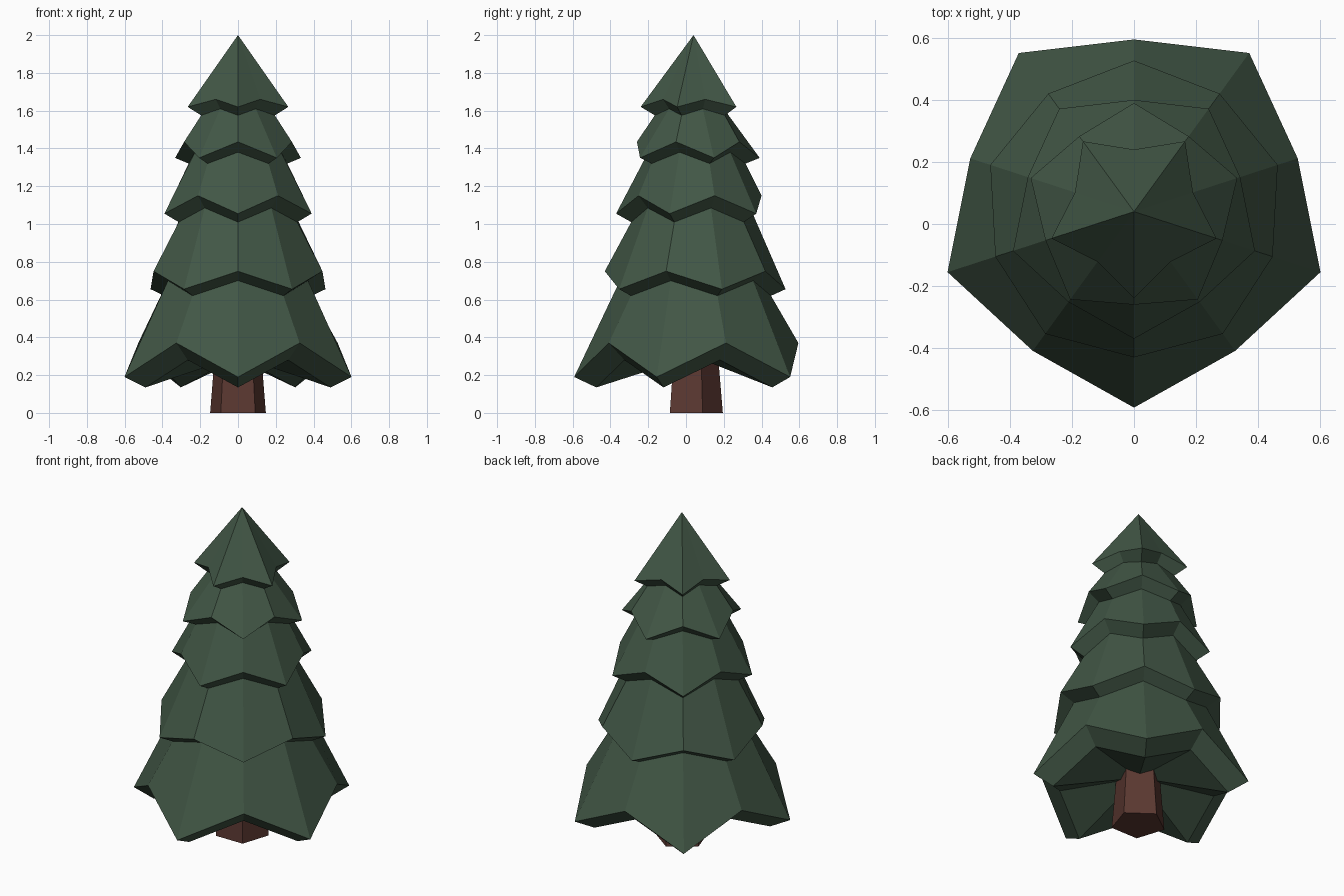
import bpy, bmesh, math

if "Cube" in bpy.data.objects:
    bpy.data.objects.remove(bpy.data.objects["Cube"])

CY = 0.04  # the trunk axis sits slightly behind the origin


def material(name, rgb):
    m = bpy.data.materials.new(name)
    m.diffuse_color = (*rgb, 1)
    m.use_nodes = True
    m.node_tree.nodes["Principled BSDF"].inputs["Base Color"].default_value = m.diffuse_color
    return m


def make_object(name, bm, mat):
    bmesh.ops.recalc_face_normals(bm, faces=bm.faces)
    mesh = bpy.data.meshes.new(name)
    bm.to_mesh(mesh)
    bm.free()
    mesh.materials.append(mat)
    obj = bpy.data.objects.new(name, mesh)
    bpy.context.collection.objects.link(obj)
    return obj


def ring(bm, flip, tip, valley):
    """Ten points alternating between low tips and high valleys, (radius, z) each."""
    verts = []
    for i in range(10):
        r, z = tip if (i + flip) % 2 == 0 else valley
        a = math.radians(-90 + 36 * i)
        verts.append(bm.verts.new((r * math.cos(a), CY + r * math.sin(a), z)))
    return verts


def bridge(bm, a, b):
    n = len(a)
    for i in range(n):
        j = (i + 1) % n
        bm.faces.new((a[i], a[j], b[j], b[i]))


def fan(bm, verts, z):
    c = bm.verts.new((0, CY, z))
    for i in range(len(verts)):
        bm.faces.new((verts[i], verts[(i + 1) % len(verts)], c))


green = material("pine green", (0.054, 0.095, 0.061))
brown = material("bark brown", (0.105, 0.040, 0.031))

# Foliage tiers: inner tip, inner valley, outer tip, outer valley; alternate tiers turn 36 degrees
tiers = [
    ((0.515, 0.135), (0.453, 0.28), (0.632, 0.19), (0.555, 0.37)),
    ((0.41, 0.62), (0.39, 0.70), (0.487, 0.655), (0.47, 0.75)),
    ((0.33, 1.01), (0.30, 1.085), (0.41, 1.055), (0.36, 1.15)),
    ((0.275, 1.32), (0.24, 1.38), (0.35, 1.35), (0.30, 1.435)),
    ((0.205, 1.575), (0.16, 1.61), (0.28, 1.62), (0.20, 1.66)),
]
bm = bmesh.new()
last = None
for k, (it, iv, ot, ov) in enumerate(tiers):
    inner = ring(bm, k % 2, it, iv)
    outer = ring(bm, k % 2, ot, ov)
    if last:
        bridge(bm, last, inner)
    else:
        fan(bm, inner, 0.30)  # underside of the lowest tier
    bridge(bm, inner, outer)
    last = outer
fan(bm, last, 2.0)
make_object("foliage", bm, green)

# Five-sided tapered trunk
bm = bmesh.new()
loops = []
for r, z in ((0.155, 0.0), (0.125, 0.36)):
    loops.append([bm.verts.new((r * math.cos(math.radians(90 + 72 * i)),
                                CY + r * math.sin(math.radians(90 + 72 * i)), z))
                  for i in range(5)])
bridge(bm, *loops)
for loop in loops:
    bm.faces.new(loop)
make_object("trunk", bm, brown)
